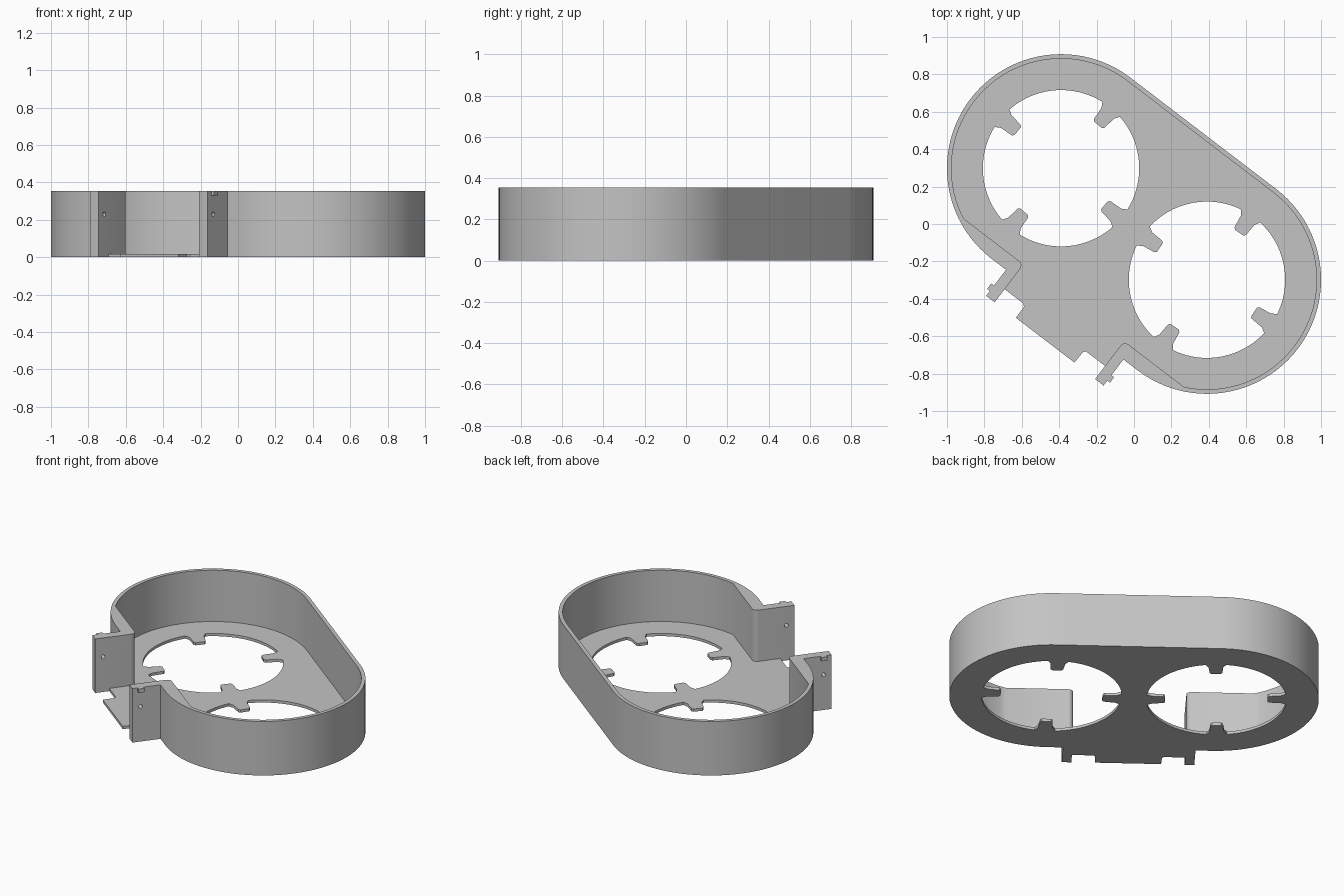
import bpy, bmesh, math
from mathutils import Matrix

if "Cube" in bpy.data.objects:
    bpy.data.objects.remove(bpy.data.objects["Cube"])

HEIGHT, FLOOR = 0.355, 0.018
OFFSET = 0.491            # ring centre distance along the long axis
R_OUT, R_IN, R_HOLE = 0.61, 0.586, 0.418
LEDGE = -0.53             # inner face of the thick wall beside the opening
PLATE_IN, PLATE_OUT, PLATE_END = 0.338, 0.395, -0.785
SPIN = Matrix.Rotation(math.atan2(-0.596, 0.78), 4, 'Z')

grey = bpy.data.materials.new("plain_grey")
grey.diffuse_color = (0.55, 0.55, 0.55, 1)
grey.use_nodes = True
grey.node_tree.nodes["Principled BSDF"].inputs["Base Color"].default_value = grey.diffuse_color


def arc(cx, cy, r, a0, a1, n):
    """Points on an arc, angles in degrees."""
    out = []
    for i in range(n + 1):
        a = math.radians(a0 + (a1 - a0) * i / n)
        out.append((cx + r * math.cos(a), cy + r * math.sin(a)))
    return out


def flip(points):
    return [(-x, y) for x, y in reversed(points)]


def activate(obj):
    bpy.ops.object.select_all(action='DESELECT')
    obj.select_set(True)
    bpy.context.view_layer.objects.active = obj


def extrude_profile(name, loops, z0, z1):
    """Fill closed loops (inner loops become holes) and extrude them."""
    cu = bpy.data.curves.new(name, 'CURVE')
    cu.dimensions = '2D'
    cu.fill_mode = 'BOTH'
    cu.extrude = (z1 - z0) / 2
    for loop in loops:
        sp = cu.splines.new('POLY')
        sp.points.add(len(loop) - 1)
        for p, (x, y) in zip(sp.points, loop):
            p.co = (x, y, 0, 1)
        sp.use_cyclic_u = True
    obj = bpy.data.objects.new(name, cu)
    bpy.context.collection.objects.link(obj)
    activate(obj)
    bpy.ops.object.convert(target='MESH')
    obj = bpy.context.object
    bm = bmesh.new()
    bm.from_mesh(obj.data)
    bmesh.ops.remove_doubles(bm, verts=bm.verts, dist=1e-5)
    bmesh.ops.translate(bm, verts=bm.verts, vec=(0, 0, (z0 + z1) / 2))
    bmesh.ops.recalc_face_normals(bm, faces=bm.faces)
    bm.to_mesh(obj.data)
    bm.free()
    obj.data.materials.clear()
    obj.data.materials.append(grey)
    return obj


def finish(obj):
    obj.data.transform(SPIN)
    activate(obj)
    bpy.ops.object.shade_smooth_by_angle(angle=math.radians(30))


def tabbed_hole(cx, turn):
    """Round opening with four flared tabs pointing inward."""
    pts = []
    for k in range(4):
        a = k * 90 + turn
        ca, sa = math.cos(math.radians(a)), math.sin(math.radians(a))
        side = [(0.385, -0.044), (0.315, -0.037), (0.305, -0.027)]
        for r, t in side + [(r, -t) for r, t in reversed(side)]:
            pts.append((cx + r * ca - t * sa, r * sa + t * ca))
        pts += arc(cx, 0, R_HOLE, a + 8.5, a + 81.5, 20)
    return pts


# Outer outline shared by floor and wall, from left plate round to right plate
half_outer = arc(OFFSET, 0, R_OUT, 90, -90, 48) + [
    (PLATE_OUT, -R_OUT), (PLATE_OUT, PLATE_END), (PLATE_IN, PLATE_END)]
outer = flip(half_outer) + half_outer

# Floor with a tongue between the plates and two tabbed openings
half_tongue = [(PLATE_IN, -0.697), (0.21, -0.697), (0.199, -0.71), (0.197, -0.782)]
floor = extrude_profile(
    "floor", [outer + half_tongue + flip(half_tongue),
              tabbed_hole(-OFFSET, -3), tabbed_hole(OFFSET, 3)], 0, FLOOR)
finish(floor)

# Wall with the two mounting plates at its opening
ledge_angle = math.degrees(math.asin(LEDGE / R_IN))
half_inner = (arc(PLATE_IN + 0.03, LEDGE - 0.03, 0.03, 180, 90, 8)
              + arc(OFFSET, 0, R_IN, ledge_angle, 90, 44))
wall = extrude_profile("wall", [outer + half_inner + flip(half_inner)], FLOOR, HEIGHT)

# Screw hole drilled through both plates
bpy.ops.mesh.primitive_cylinder_add(vertices=20, radius=0.012, depth=1.2,
                                    location=(0, -0.735, 0.23),
                                    rotation=(0, math.pi / 2, 0))
drill = bpy.context.object
drill.name = "screw_hole_cutter"
drill.hide_render = True
mod = wall.modifiers.new("screw_holes", 'BOOLEAN')
mod.operation, mod.solver, mod.object = 'DIFFERENCE', 'EXACT', drill
activate(wall)
bpy.ops.object.modifier_apply(modifier=mod.name)
bpy.data.objects.remove(drill)
finish(wall)

# Small catches at the top of each plate
for name, s in (("left_catch", -1), ("right_catch", 1)):
    u0, u1 = s * (PLATE_OUT - 0.005), s * 0.413
    catch = extrude_profile(name, [[(u0, -0.752), (u1, -0.752), (u1, -0.716), (u0, -0.716)]],
                            0.33, HEIGHT)
    finish(catch)
